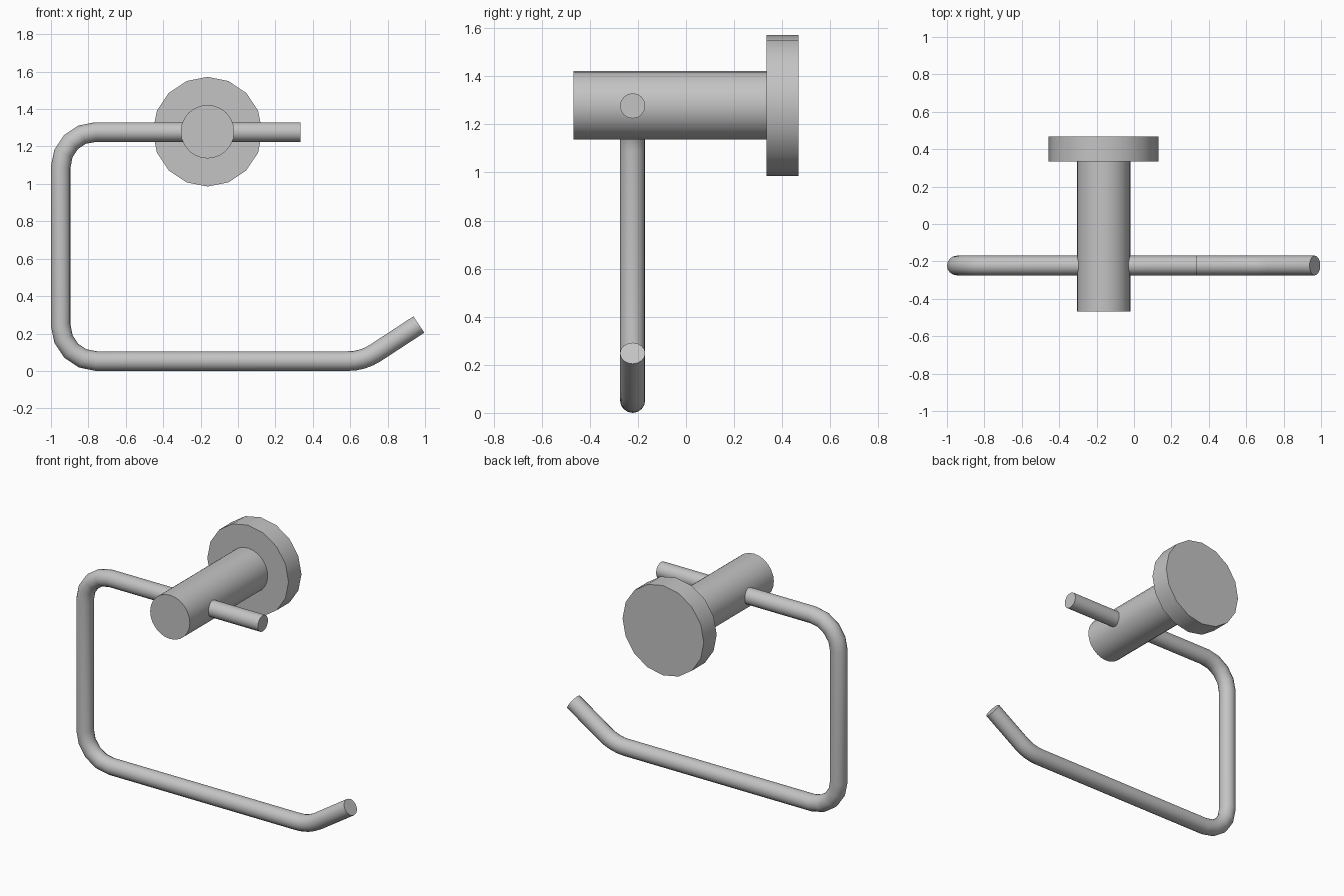
import bpy
import math
from mathutils import Vector

cube = bpy.data.objects.get("Cube")
if cube:
    bpy.data.objects.remove(cube, do_unlink=True)

# Single brushed metal colour
GREY = (0.55, 0.55, 0.55, 1.0)
metal = bpy.data.materials.new("satin grey metal")
metal.use_nodes = True
metal.diffuse_color = GREY
metal.node_tree.nodes["Principled BSDF"].inputs["Base Color"].default_value = GREY

POST_X, POST_Z = -0.163, 1.279
ROD_Y, ROD_R = -0.222, 0.0525


def finish(obj, name):
    obj.name = name
    obj.data.materials.clear()
    obj.data.materials.append(metal)
    bpy.ops.object.select_all(action="DESELECT")
    obj.select_set(True)
    bpy.context.view_layer.objects.active = obj
    bpy.ops.object.shade_smooth_by_angle(angle=math.radians(30))


def disc(name, radius, y0, y1, sides):
    """Cylinder along y with a vertex at the top."""
    bpy.ops.mesh.primitive_cylinder_add(
        vertices=sides, radius=radius, depth=y1 - y0,
        location=(POST_X, (y0 + y1) / 2, POST_Z), rotation=(math.pi / 2, 0, 0))
    finish(bpy.context.object, name)


def rounded(points, trims, steps=4):
    """Polyline with each inner corner replaced by a tangent arc."""
    pts = [Vector((x, 0, z)) for x, z in points]
    path = [pts[0]]
    for a, p, b, t in zip(pts, pts[1:], pts[2:], trims):
        u, v = (a - p).normalized(), (b - p).normalized()
        half = u.angle(v) / 2
        radius = t * math.tan(half)
        centre = p + (u + v).normalized() * (t / math.cos(half))
        start, end = p + u * t - centre, p + v * t - centre
        sweep = math.pi - 2 * half
        for i in range(steps + 1):
            f = i / steps
            d = (start * math.sin((1 - f) * sweep) + end * math.sin(f * sweep)) / math.sin(sweep)
            path.append(centre + d.normalized() * radius)
    path.append(pts[-1])
    return path


# Wall flange and post
disc("wall_flange", 0.293, 0.335, 0.468, 16)
disc("post", 0.143, -0.468, 0.336, 24)

# Bent holder rod: through the post, down the side, along the bottom, upturned tip
path = rounded([(0.335, 1.277), (-0.9475, 1.277), (-0.9475, ROD_R),
                (0.668, ROD_R), (0.967, 0.248)], [0.185, 0.19, 0.08])
curve = bpy.data.curves.new("holder_rod", "CURVE")
curve.dimensions = "3D"
curve.bevel_depth = ROD_R
curve.bevel_resolution = 6
curve.use_fill_caps = True
spline = curve.splines.new("POLY")
spline.points.add(len(path) - 1)
for point, co in zip(spline.points, path):
    point.co = (co.x, ROD_Y, co.z, 1)
rod = bpy.data.objects.new("holder_rod", curve)
bpy.context.collection.objects.link(rod)
bpy.ops.object.select_all(action="DESELECT")
rod.select_set(True)
bpy.context.view_layer.objects.active = rod
bpy.ops.object.convert(target="MESH")
finish(bpy.context.object, "holder_rod")
